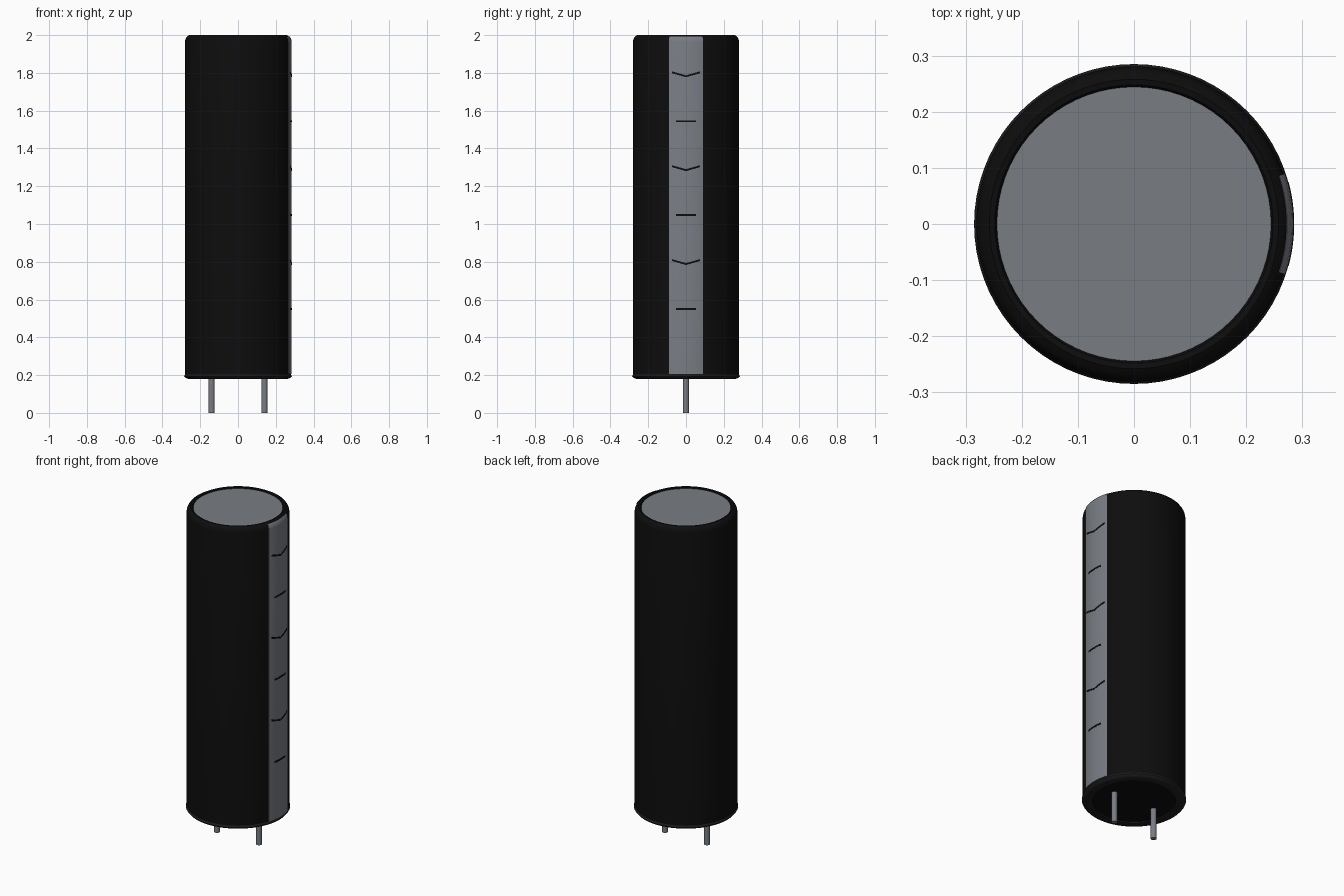
import bpy
import bmesh
from math import pi, sin, cos, asin, sqrt, radians

cube = bpy.data.objects.get("Cube")
if cube:
    bpy.data.objects.remove(cube, do_unlink=True)


def material(name, colour):
    mat = bpy.data.materials.new(name)
    mat.use_nodes = True
    mat.diffuse_color = (*colour, 1)
    mat.node_tree.nodes["Principled BSDF"].inputs["Base Color"].default_value = (*colour, 1)
    return mat


black = material("sleeve black", (0.004, 0.004, 0.004))
charcoal = material("rim charcoal", (0.014, 0.014, 0.015))
grey = material("aluminium grey", (0.19, 0.205, 0.23))


def skin(name, sections, mat, wrap=False, solid=False):
    """Join matching rows of points; solid closes each row and caps both ends."""
    bm = bmesh.new()
    rows = [[bm.verts.new(p) for p in s] for s in sections]
    count = len(rows[0])
    for i in range(len(rows) if wrap else len(rows) - 1):
        a, b = rows[i], rows[(i + 1) % len(rows)]
        for j in range(count if solid else count - 1):
            k = (j + 1) % count
            bm.faces.new((a[j], b[j], b[k], a[k]))
    if solid:
        bm.faces.new(rows[0])
        bm.faces.new(rows[-1][::-1])
    bmesh.ops.remove_doubles(bm, verts=bm.verts[:], dist=0.00001)
    if solid:
        bmesh.ops.recalc_face_normals(bm, faces=bm.faces[:])
    mesh = bpy.data.meshes.new(name)
    bm.to_mesh(mesh)
    bm.free()
    obj = bpy.data.objects.new(name, mesh)
    bpy.context.collection.objects.link(obj)
    mesh.materials.append(mat)
    bpy.ops.object.select_all(action="DESELECT")
    obj.select_set(True)
    bpy.context.view_layer.objects.active = obj
    bpy.ops.object.shade_smooth_by_angle(angle=radians(35))
    return obj


def lathe(name, profile, mat, segments=72):
    """Turn a profile of (radius, z) about the z axis."""
    angles = [2 * pi * i / segments for i in range(segments)]
    return skin(name, [[(r * cos(a), r * sin(a), z) for r, z in profile] for a in angles],
                mat, wrap=True)


# Can: shrink sleeve, exposed top, bottom rim and base plug
lathe("sleeve", [(0.281, 0.2), (0.281, 1.965), (0.278, 1.981), (0.27, 1.993),
                 (0.258, 2.0), (0.248, 1.998), (0.243, 1.99)], black)
lathe("top_disc", [(0.245, 1.992), (0, 1.992)], grey)
lathe("bottom_rim", [(0.224, 0.19), (0.228, 0.18), (0.262, 0.18), (0.278, 0.185),
                     (0.285, 0.194), (0.281, 0.204)], charcoal)
lathe("base_plug", [(0, 0.186), (0.23, 0.186)], black)

# Polarity stripe, curling over the shoulder
stripe = [(0.278, 0.205), (0.284, 0.205), (0.284, 1.965), (0.281, 1.982),
          (0.273, 1.993), (0.27, 1.985), (0.278, 1.965)]
half = asin(0.09 / 0.284)
arc = [half * (i / 8 - 1) for i in range(17)]
skin("polarity_stripe", [[(r * cos(a), r * sin(a), z) for r, z in stripe] for a in arc],
     grey, solid=True)


# Thin marks wrapped on the stripe: alternating dashes and chevrons
def mark(name, z, half_width, rise, steps=12):
    sections = []
    for i in range(steps + 1):
        t = 2 * i / steps - 1
        y, mid = t * half_width, z + rise * abs(t)
        inner, outer = [sqrt(r * r - y * y) for r in (0.282, 0.2855)]
        low, high = mid - 0.005, mid + 0.005
        sections.append([(inner, y, low), (outer, y, low), (outer, y, high), (inner, y, high)])
    skin(name, sections, black, solid=True)


for n in range(3):
    z = 0.55 + 0.497 * n
    mark(f"dash_{n + 1}", z, 0.053, 0)
    mark(f"chevron_{n + 1}", z + 0.238, 0.074, 0.021)

# Wire leads
for side, x in (("left", 0.14), ("right", -0.14)):
    lead = lathe(f"{side}_lead", [(0, 0), (0.016, 0), (0.016, 0.19), (0, 0.19)], grey, 20)
    lead.location.x = x
